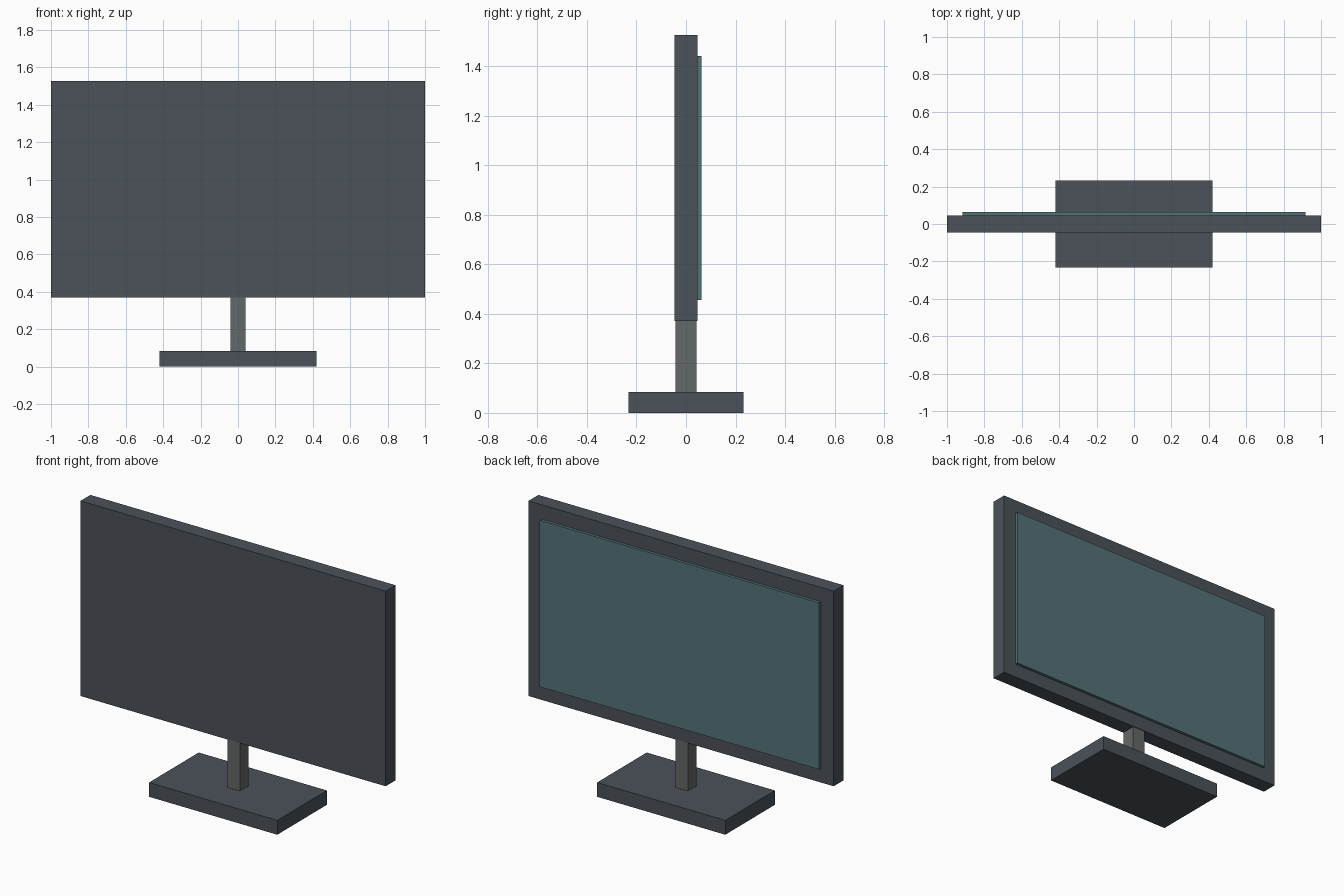
import bpy

if "Cube" in bpy.data.objects:
    bpy.data.objects.remove(bpy.data.objects["Cube"])


def material(name, rgb):
    m = bpy.data.materials.new(name)
    m.diffuse_color = (*rgb, 1)
    m.use_nodes = True
    m.node_tree.nodes["Principled BSDF"].inputs["Base Color"].default_value = m.diffuse_color
    return m


def box(name, x, y, z, mat):
    """Box from (min, max) ranges along each axis."""
    spans = (x, y, z)
    bpy.ops.mesh.primitive_cube_add(size=1, location=[(a + b) / 2 for a, b in spans])
    ob = bpy.context.object
    ob.name = name
    ob.scale = [b - a for a, b in spans]
    bpy.ops.object.transform_apply(location=False, rotation=False, scale=True)
    ob.data.materials.append(mat)
    return ob


dark = material("dark_casing", (0.07, 0.085, 0.1))
grey = material("neck_grey", (0.13, 0.14, 0.14))
teal = material("screen_glass", (0.09, 0.17, 0.185))

# Stand
box("base", (-0.42, 0.42), (-0.232, 0.232), (0, 0.085), dark)
box("neck", (-0.041, 0.041), (-0.042, 0.042), (0.085, 0.371), grey)

# Display: casing with the screen raised slightly on the +y side
box("casing", (-1, 1), (-0.046, 0.046), (0.371, 1.527), dark)
box("screen", (-0.916, 0.916), (0.046, 0.063), (0.455, 1.442), teal)
